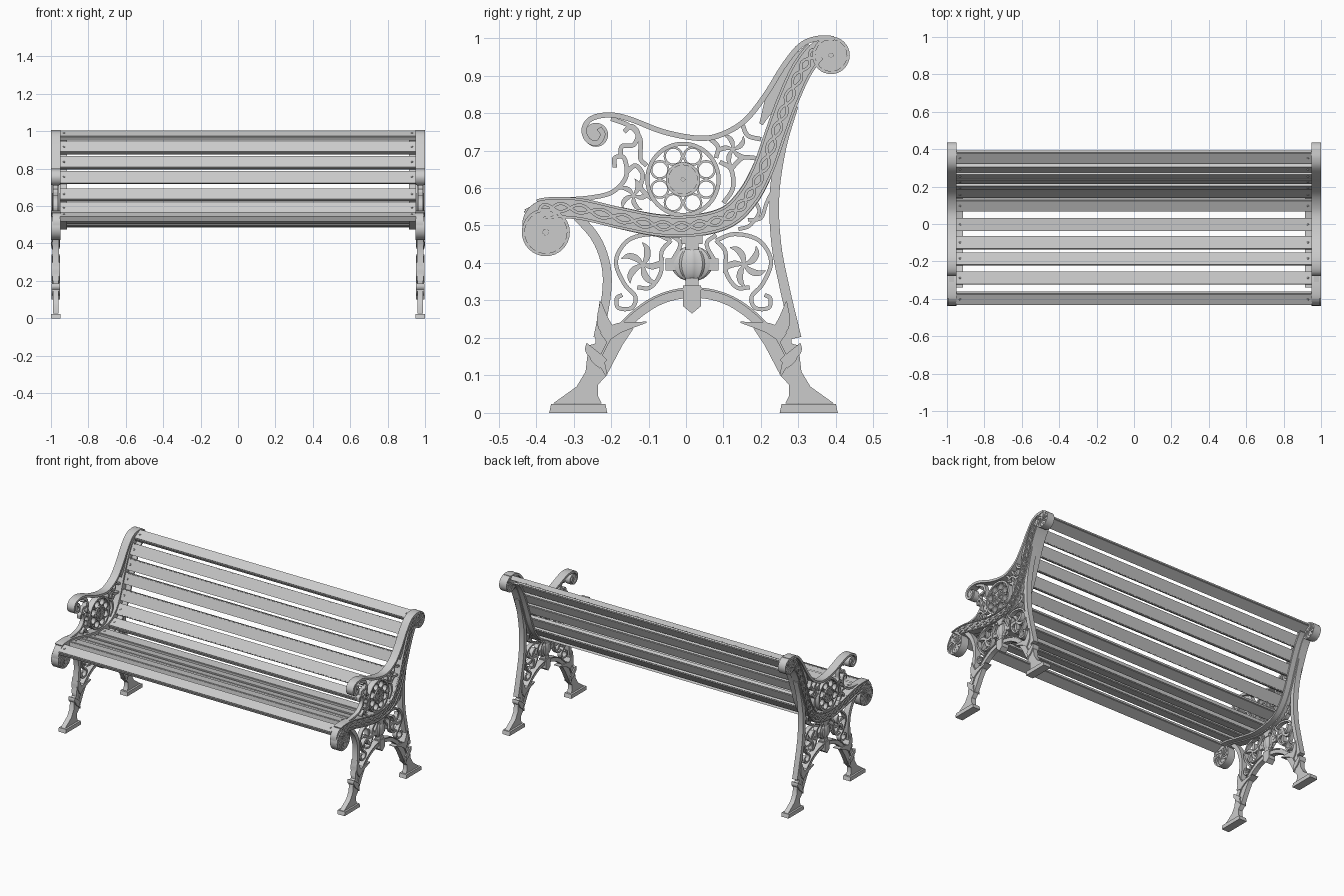
import bpy, bmesh, math
from mathutils import Vector, Matrix

C = 0.02  # y of the leg frame's own symmetry line


def smooth(pts, n=6):
    """Catmull-Rom through (y, z, width) points."""
    p = [Vector(q) for q in pts]
    p = [2 * p[0] - p[1]] + p + [2 * p[-1] - p[-2]]
    out = []
    for a, b, c, d in zip(p, p[1:], p[2:], p[3:]):
        for i in range(n):
            t = i / n
            out.append(0.5 * (2 * b + (c - a) * t + (2 * a - 5 * b + 4 * c - d) * t * t
                              + (3 * b - a - 3 * c + d) * t ** 3))
    return out + [p[-2]]


def frames(s, closed=False):
    """Yield point, tangent and left normal along a sampled path."""
    n = len(s)
    for i, p in enumerate(s):
        a = s[i - 1] if (closed or i) else s[0]
        b = s[(i + 1) % n] if (closed or i < n - 1) else s[-1]
        t = (b - a).xy.normalized()
        yield p, t, Vector((-t.y, t.x))


def offset(s, d, w):
    """Shift a path sideways by d (number or function of index)."""
    return [Vector((*(p.xy + nrm * (d(i) if callable(d) else d)), w))
            for i, (p, t, nrm) in enumerate(frames(s))]


def ribbon(bm, s, x0, x1, closed=False):
    rows = []
    for p, t, nrm in frames(s, closed):
        l, r = p.xy + nrm * p.z / 2, p.xy - nrm * p.z / 2
        rows.append([bm.verts.new((x, *q)) for x, q in ((x0, l), (x1, l), (x1, r), (x0, r))])
    for a, b in zip(rows, rows[1:] + (rows[:1] if closed else [])):
        for k in range(4):
            bm.faces.new((a[k], a[(k + 1) % 4], b[(k + 1) % 4], b[k]))
    if not closed:
        bm.faces.new(rows[0])
        bm.faces.new(rows[-1][::-1])


def curve(bm, pts, w, x0, x1):
    ribbon(bm, smooth([(y, z, w) for y, z in pts]), x0, x1)


def circle(c, r, w, n=32):
    return [Vector((c[0] + r * math.cos(2 * math.pi * i / n),
                    c[1] + r * math.sin(2 * math.pi * i / n), w)) for i in range(n)]


def plate(bm, pts, x0, x1):
    a = [bm.verts.new((x0, p[0], p[1])) for p in pts]
    b = [bm.verts.new((x1, p[0], p[1])) for p in pts]
    bm.faces.new(a)
    bm.faces.new(b[::-1])
    for i in range(len(a)):
        j = (i + 1) % len(a)
        bm.faces.new((a[i], b[i], b[j], a[j]))


def swirl(bm, c, r, x0, x1, n=10):
    """Roll end: disc, raised rim, hub and curved blades."""
    plate(bm, circle(c, r, 0), x0 + 0.006, x1 - 0.006)
    ribbon(bm, circle(c, r - 0.004, 0.008), x0, x1, True)
    plate(bm, circle(c, r * 0.14, 0, 12), x0, x1)
    for k in range(n):
        pts = []
        for f, w in ((0.1, 0.04), (0.4, 0.11), (0.7, 0.16), (0.95, 0.06)):
            a = 2 * math.pi * k / n + f * 1.3
            pts.append((c[0] + r * f * math.cos(a), c[1] + r * f * math.sin(a), r * w))
        ribbon(bm, smooth(pts, 3), x0 + 0.002, x1 - 0.002)


def flower(bm, c, r, rot, x0=0.962, x1=0.988):
    """Five curved pointed leaves."""
    for k in range(5):
        pts = []
        for f, w in ((0, 0.1), (0.4, 0.28), (0.75, 0.25), (1, 0.03)):
            a = rot + k * math.tau / 5 + f * f * 0.6
            pts.append((c[0] + r * f * math.cos(a), c[1] + r * f * math.sin(a), r * w))
        ribbon(bm, smooth(pts, 4), x0, x1)


def finish(name, bm, mirror=True):
    bmesh.ops.recalc_face_normals(bm, faces=bm.faces)
    me = bpy.data.meshes.new(name)
    bm.to_mesh(me)
    bm.free()
    ob = bpy.data.objects.new(name, me)
    bpy.context.collection.objects.link(ob)
    if mirror:
        ob.modifiers.new("both_ends", 'MIRROR')
    return ob


# Seat and back band with rims and twisted relief
band = smooth([(-0.432, 0.485, 0.01), (-0.418, 0.522, 0.03), (-0.38, 0.545, 0.045), (-0.29, 0.545, 0.052),
               (-0.176, 0.52, 0.058), (-0.07, 0.5, 0.06), (0.025, 0.5, 0.06), (0.11, 0.523, 0.06),
               (0.165, 0.576, 0.06), (0.205, 0.65, 0.058), (0.238, 0.743, 0.055), (0.27, 0.83, 0.052),
               (0.31, 0.917, 0.05), (0.355, 0.972, 0.045), (0.4, 0.985, 0.03)], 10)
bm = bmesh.new()
ribbon(bm, band, 0.95, 0.993)
core = band[18:-12]
for sgn in (1, -1):
    ribbon(bm, offset(core, sgn * 0.025, 0.007), 0.949, 1.0)
    ribbon(bm, offset(core, lambda i: sgn * 0.011 * math.sin(i * 0.62), 0.008), 0.99, 0.998)
finish("seat_back_band", bm)

# Inner mounting flange carrying the slats
bm = bmesh.new()
ribbon(bm, offset(band[25:-12], -0.019, 0.01), 0.915, 0.955)
finish("slat_flange", bm)

# Scroll rolls at the front and top
bm = bmesh.new()
swirl(bm, (-0.374, 0.482), 0.064, 0.949, 1.0, 12)
finish("front_roll", bm)
bm = bmesh.new()
swirl(bm, (0.387, 0.954), 0.05, 0.949, 1.0)
finish("top_roll", bm)

# Armrest strip, its scroll and the web joining it to the back
bm = bmesh.new()
curve(bm, [(-0.232, 0.76), (-0.222, 0.742), (-0.237, 0.72), (-0.262, 0.728), (-0.272, 0.757), (-0.253, 0.785),
           (-0.205, 0.795), (-0.15, 0.784), (-0.06, 0.75), (0.03, 0.733), (0.09, 0.741), (0.155, 0.778),
           (0.21, 0.845), (0.26, 0.925), (0.305, 0.98), (0.35, 0.999), (0.395, 0.999)], 0.014, 0.949, 1.0)
plate(bm, circle((-0.24, 0.742), 0.032, 0), 0.957, 0.992)
ribbon(bm, smooth([(0.2, 0.77, 0.01), (0.235, 0.843, 0.04), (0.278, 0.915, 0.04), (0.335, 0.975, 0.03)]), 0.958, 0.99)
finish("armrest", bm)

# Scrollwork under the armrest
bm = bmesh.new()
arm_scrolls = [
    [(-0.33, 0.568), (-0.25, 0.575), (-0.195, 0.59), (-0.16, 0.63), (-0.165, 0.68), (-0.19, 0.68), (-0.19, 0.655)],
    [(-0.2, 0.785), (-0.15, 0.765), (-0.122, 0.73), (-0.122, 0.68), (-0.105, 0.66)],
    [(-0.165, 0.75), (-0.145, 0.765), (-0.128, 0.745), (-0.14, 0.715), (-0.17, 0.712), (-0.175, 0.69)],
    [(-0.16, 0.64), (-0.135, 0.66), (-0.115, 0.635), (-0.12, 0.6), (-0.09, 0.57)],
    [(0.06, 0.735), (0.085, 0.71), (0.08, 0.68)],
    [(0.1, 0.56), (0.125, 0.6), (0.12, 0.65), (0.09, 0.67)],
    [(0.12, 0.65), (0.15, 0.68), (0.185, 0.68)],
    [(0.15, 0.77), (0.165, 0.74), (0.2, 0.73)]]
for pts in arm_scrolls:
    curve(bm, pts, 0.012, 0.962, 0.988)
flower(bm, (0.125, 0.703), 0.045, 0.3)
flower(bm, (-0.14, 0.58), 0.045, 0.9)
finish("arm_scrollwork", bm)

# Rosette: ring, eight petals and swirl centre
rc = (-0.008, 0.623)
bm = bmesh.new()
ribbon(bm, circle(rc, 0.095, 0.011, 48), 0.957, 0.993, True)
for k in range(8):
    a = math.tau * (k + 0.5) / 8
    ribbon(bm, circle((rc[0] + 0.067 * math.cos(a), rc[1] + 0.067 * math.sin(a)), 0.023, 0.006, 20), 0.962, 0.988, True)
swirl(bm, rc, 0.046, 0.955, 0.995)
finish("rosette", bm)

# Upper legs and arch
bm = bmesh.new()
curve(bm, [(-0.295, 0.53), (-0.24, 0.465), (-0.213, 0.39), (-0.213, 0.31), (-0.235, 0.2)], 0.024, 0.957, 0.992)
finish("front_leg", bm)
bm = bmesh.new()
curve(bm, [(0.287, 0.82), (0.255, 0.71), (0.236, 0.58), (0.241, 0.45), (0.264, 0.33), (0.295, 0.2)], 0.026, 0.957, 0.992)
finish("rear_leg", bm)
bm = bmesh.new()
arch = smooth([(C + d, z, 0.026) for d, z in ((-0.245, 0.13), (-0.19, 0.225), (-0.1, 0.297), (0, 0.32),
                                             (0.1, 0.297), (0.19, 0.225), (0.245, 0.13))])
ribbon(bm, arch, 0.96, 0.99)
ribbon(bm, offset(arch, 0.012, 0.006), 0.955, 0.995)
finish("leg_arch", bm)

# Lower legs with leaves, feet and the scrolls between, mirrored about the leg centre
outline = [(0.25, 0.3), (0.262, 0.22), (0.262, 0.185), (0.28, 0.18), (0.288, 0.11), (0.312, 0.07), (0.375, 0.025),
           (0.245, 0.025), (0.255, 0.045), (0.255, 0.075), (0.232, 0.1), (0.19, 0.18), (0.16, 0.225), (0.22, 0.23)]
leaves = [[(0.24, 0.13, 0.03), (0.262, 0.15, 0.03), (0.285, 0.185, 0.003)],
          [(0.232, 0.1, 0.005), (0.25, 0.14, 0.02), (0.278, 0.165, 0.02), (0.285, 0.185, 0.003)],
          [(0.215, 0.2, 0.03), (0.24, 0.24, 0.035), (0.248, 0.297, 0.003)],
          [(0.24, 0.2, 0.03), (0.2, 0.226, 0.028), (0.125, 0.242, 0.003)]]
scrolls = [[(0.06, 0.46), (0.11, 0.477), (0.175, 0.46), (0.207, 0.405), (0.185, 0.345), (0.155, 0.31),
            (0.165, 0.28), (0.2, 0.28), (0.205, 0.305), (0.19, 0.315)],
           [(0.06, 0.46), (0.085, 0.43), (0.087, 0.375), (0.115, 0.335), (0.15, 0.335)],
           [(0.06, 0.4), (0.035, 0.45), (0.06, 0.475)]]
for label, s in (("front", -1), ("rear", 1)):
    bm = bmesh.new()
    plate(bm, [(C + s * d, z) for d, z in outline], 0.96, 0.99)
    for lf in leaves:
        ribbon(bm, smooth([(C + s * d, z, w) for d, z, w in lf]), 0.953, 0.997)
    finish(label + "_leg_leaves", bm)
    bm = bmesh.new()
    plate(bm, [(C + s * d, z) for d, z in ((0.23, 0), (0.385, 0), (0.38, 0.024), (0.235, 0.024))], 0.949, 1.0)
    finish(label + "_foot", bm)
    bm = bmesh.new()
    for pts in scrolls:
        curve(bm, [(C + s * d, z) for d, z in pts], 0.011, 0.962, 0.988)
    flower(bm, (C + s * 0.135, 0.395), 0.06, 0.4 if s > 0 else 1.0)
    finish(label + "_lower_scrolls", bm)
bm = bmesh.new()
curve(bm, [(0.14, 0.49), (0.17, 0.5), (0.195, 0.535), (0.185, 0.565)], 0.01, 0.962, 0.988)
curve(bm, [(0.235, 0.6), (0.215, 0.56), (0.2, 0.52), (0.165, 0.515)], 0.01, 0.962, 0.988)
finish("rear_curls", bm)

# Fluted urn on its post
bm = bmesh.new()
bmesh.ops.create_uvsphere(bm, u_segments=48, v_segments=16, radius=1)
for v in bm.verts:
    f = 1 + 0.07 * math.cos(12 * math.atan2(v.co.y, v.co.x))
    v.co = Vector((0.975 + v.co.x * f * 0.023, 0.016 + v.co.y * f * 0.052, 0.398 + v.co.z * 0.047))
for w, z0, z1 in ((0.055, 0.45, 0.475), (0.035, 0.435, 0.452), (0.035, 0.34, 0.36)):
    plate(bm, [(0.016 - w / 2, z0), (0.016 + w / 2, z0), (0.016 + w / 2, z1), (0.016 - w / 2, z1)], 0.957, 0.993)
plate(bm, [(-0.055, 0.38), (0.087, 0.38), (0.087, 0.412), (-0.055, 0.412)], 0.965, 0.985)
plate(bm, [(-0.008, 0.34), (-0.008, 0.285), (0.016, 0.265), (0.04, 0.285), (0.04, 0.34)], 0.952, 0.998)
finish("urn_post", bm)

# Slats laid along the band, with bolt heads
centres = [(-0.395, 0.535), (-0.285, 0.545), (-0.19, 0.52), (-0.1, 0.505), (0, 0.5), (0.1, 0.52),
           (0.168, 0.585), (0.205, 0.66), (0.24, 0.75), (0.27, 0.833), (0.307, 0.91), (0.358, 0.975)]
fr = list(frames(band))
for k, c in enumerate(centres):
    p, t, nrm = min(fr, key=lambda q: (q[0].xy - Vector(c)).length)
    m = Matrix(((1, 0, 0, 0), (0, t.x, nrm.x, p.x + nrm.x * 0.003),
                (0, t.y, nrm.y, p.y + nrm.y * 0.003), (0, 0, 0, 1)))
    bm = bmesh.new()
    bmesh.ops.create_cube(bm, size=1, matrix=m @ Matrix.Diagonal((1.902, 0.068, 0.028, 1)))
    bmesh.ops.bevel(bm, geom=[e for e in bm.edges if e.calc_length() > 1], offset=0.004, segments=2, affect='EDGES')
    for x in (-0.93, 0.93):
        bmesh.ops.create_cone(bm, cap_ends=True, segments=10, radius1=0.006, radius2=0.004, depth=0.004,
                              matrix=m @ Matrix.Translation((x, 0, 0.0155)))
    finish(("seat_slat_%d" if k < 6 else "back_slat_%d") % (k + 1), bm, False)

# Smooth shading with sharp edges kept
for ob in bpy.context.scene.objects:
    ob.select_set(True)
    bpy.context.view_layer.objects.active = ob
bpy.ops.object.shade_smooth_by_angle(angle=math.radians(30))
